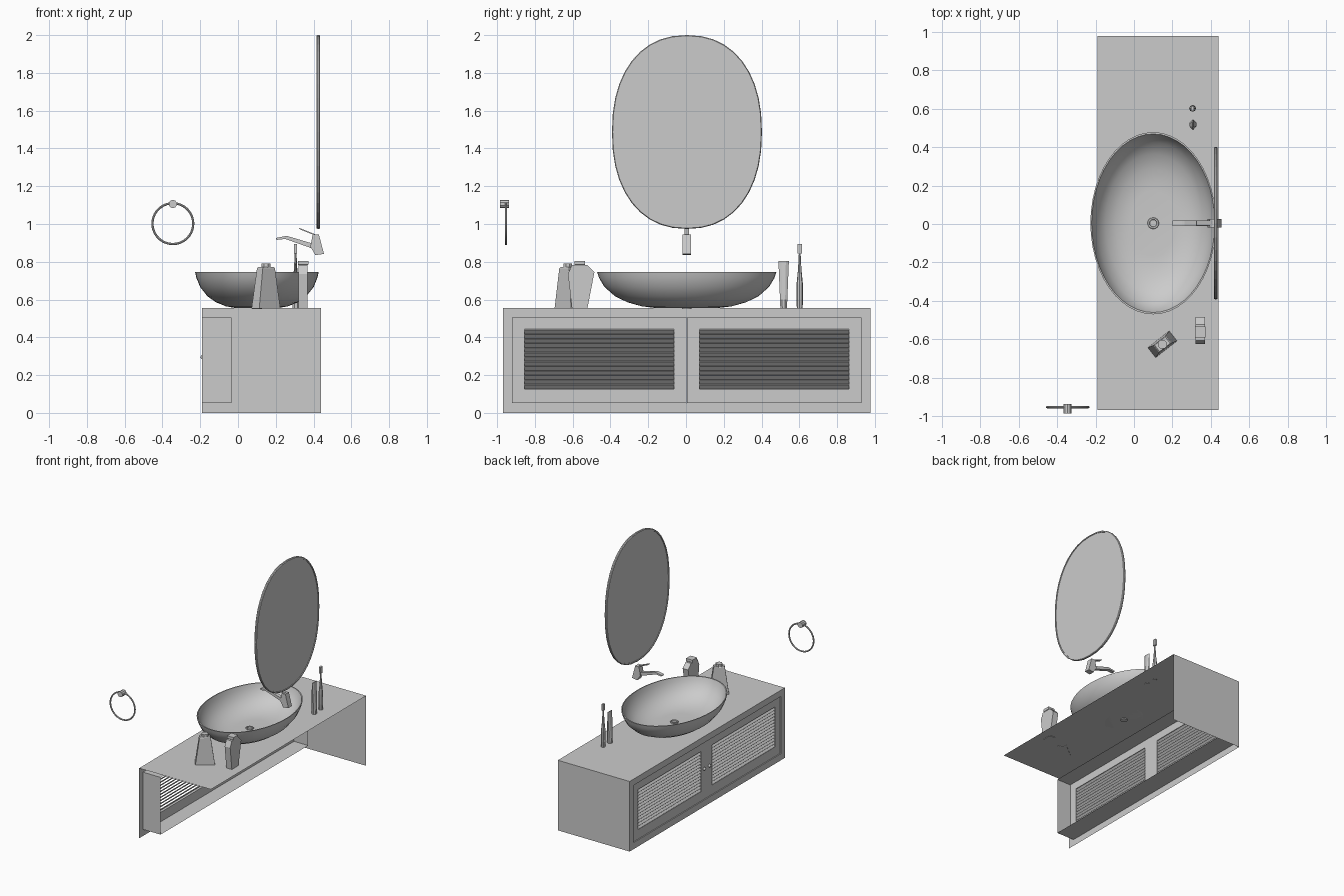
import bpy, bmesh, math
from mathutils import Matrix, Vector

if "Cube" in bpy.data.objects:
    bpy.data.objects.remove(bpy.data.objects["Cube"], do_unlink=True)

GREY = (0.6, 0.6, 0.6, 1)
mat = bpy.data.materials.new("plain grey")
mat.use_nodes = True
mat.diffuse_color = GREY
mat.node_tree.nodes["Principled BSDF"].inputs["Base Color"].default_value = GREY


def finish(name, bm, smooth=False, fix=True):
    if fix:
        bmesh.ops.recalc_face_normals(bm, faces=bm.faces)
    me = bpy.data.meshes.new(name)
    bm.to_mesh(me)
    bm.free()
    me.materials.append(mat)
    ob = bpy.data.objects.new(name, me)
    bpy.context.collection.objects.link(ob)
    if smooth:
        bpy.ops.object.select_all(action='DESELECT')
        ob.select_set(True)
        bpy.context.view_layer.objects.active = ob
        bpy.ops.object.shade_smooth_by_angle(angle=math.radians(40))
    return ob


def add_box(bm, lo, hi, tilt=0):
    lo, hi = Vector(lo), Vector(hi)
    m = Matrix.Translation((lo + hi) / 2) @ Matrix.Rotation(tilt, 4, 'Y')
    bmesh.ops.create_cube(bm, size=1, matrix=m @ Matrix.Diagonal((*(hi - lo), 1)))


def loft(bm, rings, cap=True, loop=False):
    """Skin a list of equal-length point rings."""
    vs = [[bm.verts.new(p) for p in r] for r in rings]
    n = len(vs[0])
    pairs = list(zip(vs, vs[1:])) + ([(vs[-1], vs[0])] if loop else [])
    for a, b in pairs:
        for i in range(n):
            j = (i + 1) % n
            bm.faces.new((a[i], a[j], b[j], b[i]))
    if cap:
        bm.faces.new(vs[0][::-1])
        bm.faces.new(vs[-1])


def ellipse(cx, cy, z, rx, ry, n, turn=0.0):
    ang = [math.tau * (i + turn) / n for i in range(n)]
    return [(cx + rx * math.cos(a), cy + ry * math.sin(a), z) for a in ang]


def rect(cx, cy, z, w, d, ang=0.0):
    c, s = math.cos(ang), math.sin(ang)
    return [(cx + x * w * c - y * d * s, cy + x * w * s + y * d * c, z)
            for x, y in ((-.5, -.5), (.5, -.5), (.5, .5), (-.5, .5))]


# Cabinet shell: top, left end and front frame, open behind and below
X0, X1, Y0, Y1, H = -0.19, 0.44, -0.968, 0.978, 0.556
A0, A1, B0, B1, DEEP = -0.92, 0.93, 0.052, 0.506, -0.035


def yz(x, y0, y1, z0, z1):
    return [(x, y0, z0), (x, y1, z0), (x, y1, z1), (x, y0, z1)]


bm = bmesh.new()
loft(bm, [yz(X0, Y0, Y1, 0, H), yz(X0, A0, A1, B0, B1), yz(DEEP, A0, A1, B0, B1)], cap=False)
for quad in (((X0, Y0, H), (X1, Y0, H), (X1, Y1, H), (X0, Y1, H)),
             ((X0, Y1, 0), (X0, Y1, H), (X1, Y1, H), (X1, Y1, 0))):
    bm.faces.new([bm.verts.new(p) for p in quad])
bmesh.ops.remove_doubles(bm, verts=bm.verts, dist=0.0001)
finish("cabinet_shell", bm)

# Louvred doors with round knobs
MID, DX0, DX1 = 0.003, -0.182, -0.16
for side, y0, y1, g0, g1 in (("right", A0, MID - .001, -.855, -.063), ("left", MID + .001, A1, .072, .862)):
    bm = bmesh.new()
    hole = (g0, g1, 0.127, 0.445)
    outer = (y0, y1, B0, B1)
    loft(bm, [yz(DX0, *outer), yz(DX1, *outer), yz(DX1, *hole), yz(DX0, *hole)], cap=False, loop=True)
    finish(side + "_door_frame", bm)
    bm = bmesh.new()
    count = 13
    for i in range(count):
        z = 0.14 + i * 0.0242
        add_box(bm, (-0.186, g0, z - .003), (-0.156, g1, z + .003), math.radians(-45))
    finish(side + "_door_slats", bm)
    bm = bmesh.new()
    ky = MID + (0.032 if side == "left" else -0.032)
    bmesh.ops.create_uvsphere(bm, u_segments=12, v_segments=8, radius=0.012,
                              matrix=Matrix.Translation((-0.186, ky, 0.295)))
    finish(side + "_door_knob", bm, True)

# Oval basin: outer wall up, over the rim and down the inside
SX, SY = 0.1, 0.004
profile = [(.36, .556), (.5, .564), (.66, .585), (.8, .617), (.92, .667), (.98, .715), (1, .745),
           (.98, .745), (.958, .715), (.89, .663), (.76, .617), (.6, .59), (.46, .579), (.36, .576)]
bm = bmesh.new()
loft(bm, [ellipse(SX, SY, z, r * .327, r * .474, 48) for r, z in profile])
finish("basin", bm, True)

# Drain with raised collar
bm = bmesh.new()
loft(bm, [ellipse(SX, SY, z, r, r, 16)
          for r, z in ((.026, .55), (.026, .574), (.03, .58), (.028, .586), (.02, .586), (.018, .579))])
finish("drain", bm, True)


# Oval mirror with thin frame
def oval(x, inset, n=40, p=2.25):
    pts = []
    for i in range(n):
        c, s = math.cos(math.tau * i / n), math.sin(math.tau * i / n)
        pts.append((x, 0.005 + (.397 - inset) * math.copysign(abs(c) ** (2 / p), c),
                    1.487 + (.513 - inset) * math.copysign(abs(s) ** (2 / p), s)))
    return pts


bm = bmesh.new()
loft(bm, [oval(.416, .004), oval(.421, 0), oval(.430, 0), oval(.435, .004),
          oval(.435, .012), oval(.416, .012)], cap=False, loop=True)
finish("mirror_frame", bm)
bm = bmesh.new()
loft(bm, [oval(.421, .010), oval(.430, .010)])
finish("mirror_glass", bm)


# Tap: side profiles extruded across the width
def slab(bm, pts, half, plane="xz", mid=0.004):
    if plane == "xz":
        loft(bm, [[(a, mid + h, b) for a, b in pts] for h in (-half, half)])
    else:
        loft(bm, [[(mid + h, a, b) for a, b in pts] for h in (-half, half)])


bm = bmesh.new()
slab(bm, [(.41, .835), (.455, .842), (.44, .9), (.428, .945), (.395, .943), (.383, .88)], .022)
finish("tap_body", bm)
bm = bmesh.new()
slab(bm, [(.40, .868), (.40, .895), (.262, .936), (.25, .936), (.20, .926), (.205, .916), (.25, .921)], .014)
finish("tap_spout", bm)
bm = bmesh.new()
slab(bm, [(.41, .938), (.41, .945), (.325, .979), (.323, .974)], .013)
finish("tap_lever", bm)

# Towel ring and its wall mount
RX, RY = -0.345, -0.953
bm = bmesh.new()
rings = []
for i in range(40):
    a = math.tau * i / 40
    rings.append([(RX + (.108 + .006 * math.cos(b)) * math.cos(a), RY + .006 * math.sin(b),
                   1.002 + (.108 + .006 * math.cos(b)) * math.sin(a))
                  for b in (math.tau * k / 8 for k in range(8))])
loft(bm, rings, cap=False, loop=True)
finish("towel_ring", bm, True)
bm = bmesh.new()
bmesh.ops.create_cone(bm, cap_ends=True, segments=10, radius1=.022, radius2=.022, depth=.048,
                      matrix=Matrix.Translation((RX, -.961, 1.106)) @ Matrix.Rotation(math.pi / 2, 4, 'X'))
finish("towel_ring_mount", bm)

# Toothbrush standing upright
bm = bmesh.new()
loft(bm, [ellipse(.305, .602, z, r, r, 8) for z, r in
          ((.553, .015), (.6, .018), (.68, .017), (.76, .009), (.84, .005), (.85, .005))])
add_box(bm, (.297, .589, .845), (.313, .615, .895))
finish("toothbrush", bm)

# Toothpaste tube standing on its cap, crimped at the top
bm = bmesh.new()
loft(bm, [ellipse(.307, .517, z, rx, ry, 8, .5) for z, rx, ry in
          ((.553, .019, .019), (.6, .021, .021), (.805, .003, .03))])
finish("toothpaste_tube", bm)

# Tapered soap bottle, turned on the counter
BX, BY, TURN = 0.148, -0.626, math.radians(38)
bm = bmesh.new()
loft(bm, [rect(BX, BY, z, w, d, TURN) for z, w, d in ((.553, .142, .066), (.765, .082, .05), (.772, .07, .042))])
loft(bm, [ellipse(BX, BY, z, .025, .025, 8, .5) for z in (.77, .792)])
finish("soap_bottle", bm)

# Broad-shouldered lotion bottle
LX, LY = 0.345, -0.555
bm = bmesh.new()
slab(bm, [(-.604, .553), (-.522, .553), (-.485, .745), (-.522, .782), (-.605, .782), (-.625, .735)], .024, "yz", LX)
loft(bm, [rect(LX, -.562, z, w, d) for z, w, d in ((.78, .04, .045), (.785, .056, .056), (.805, .056, .056))])
finish("lotion_bottle", bm)
